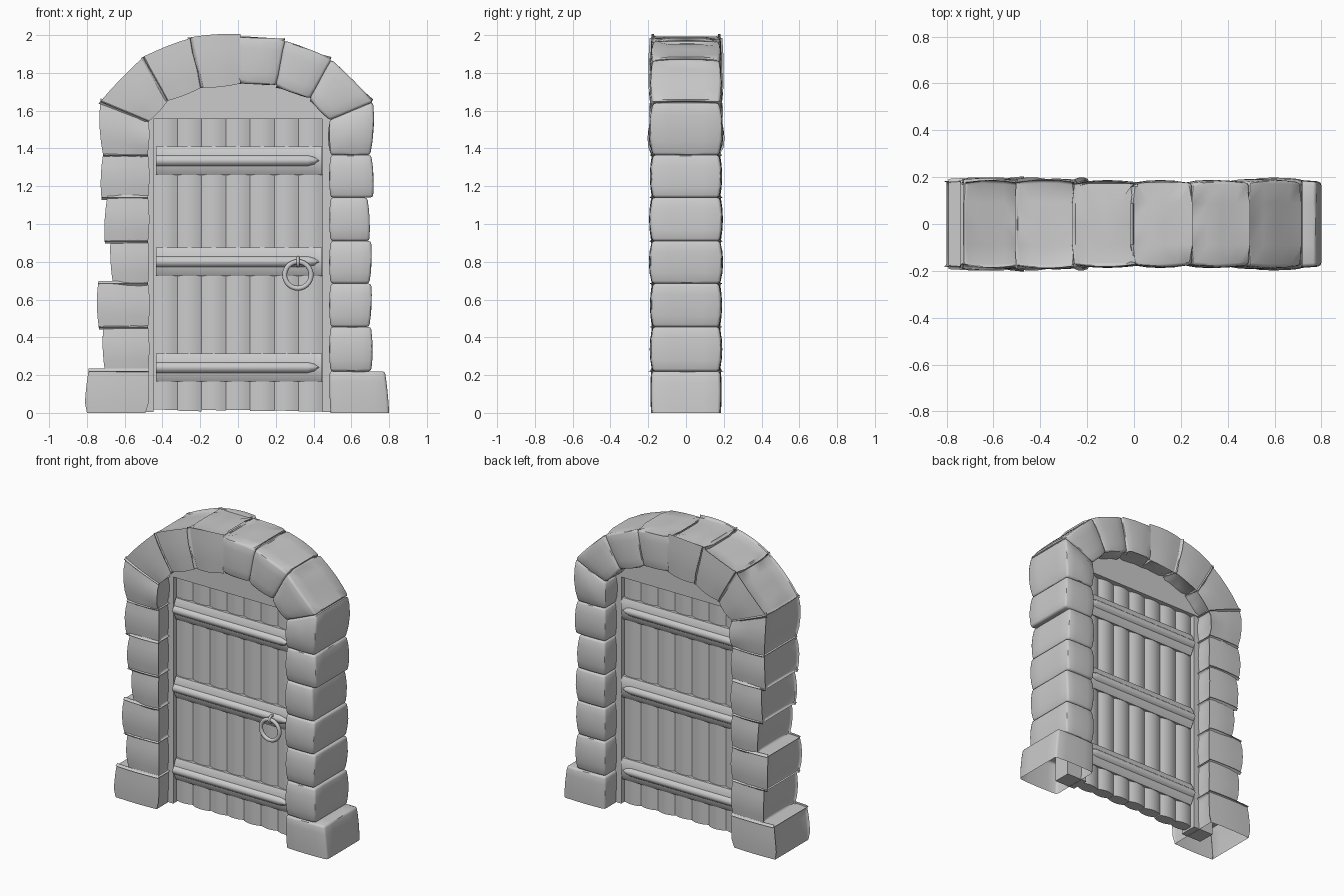
import bpy, bmesh, math, random
from mathutils import Vector

if "Cube" in bpy.data.objects:
    bpy.data.objects.remove(bpy.data.objects["Cube"])

random.seed(4)


def finish(name, bm, angle=35):
    bmesh.ops.recalc_face_normals(bm, faces=bm.faces[:])
    me = bpy.data.meshes.new(name)
    bm.to_mesh(me)
    bm.free()
    ob = bpy.data.objects.new(name, me)
    bpy.context.collection.objects.link(ob)
    bpy.ops.object.select_all(action='DESELECT')
    ob.select_set(True)
    bpy.context.view_layer.objects.active = ob
    bpy.ops.object.shade_smooth_by_angle(angle=math.radians(angle))
    return ob


def loft(name, rings, angle=35, caps=True):
    """Bridge rings of 3D points into one closed body."""
    bm = bmesh.new()
    loops = [[bm.verts.new(p) for p in r] for r in rings]
    for r0, r1 in zip(loops, loops[1:]):
        n = len(r0)
        for i in range(n):
            bm.faces.new((r0[i], r0[(i + 1) % n], r1[(i + 1) % n], r1[i]))
    if caps:
        bm.faces.new(loops[0])
        bm.faces.new(loops[-1])
    return finish(name, bm, angle)


def stone(name, a, b, c, d, bulge=0.06, depth=0.18, open_base=False):
    """Bulging block; a/b = inner/outer start, d/c = inner/outer end in xz."""
    a, b, c, d = (Vector((p[0], 0, p[1])) for p in (a, b, c, d))
    bm = bmesh.new()
    bmesh.ops.create_cube(bm, size=2)
    bmesh.ops.subdivide_edges(bm, edges=bm.edges[:], cuts=3, use_grid_fill=True)
    if open_base:
        low = [f for f in bm.faces if all(v.co.z < -0.99 for v in f.verts)]
        bmesh.ops.delete(bm, geom=low, context='FACES')
    for vert in bm.verts:
        u, w, v = vert.co
        s = 1 + bulge * (1 - v * v)
        t = (v + 1) / 2
        k = (u * s + 1) / 2
        p = a.lerp(d, t).lerp(b.lerp(c, t), k)
        p.y = w * depth * s * (1 - 0.03 * u * u)
        vert.co = p
    sharp = [e for e in bm.edges
             if len(e.link_faces) == 2 and e.calc_face_angle(0) > 0.8]
    bmesh.ops.bevel(bm, geom=sharp, offset=0.014, segments=2, profile=0.5,
                    affect='EDGES', clamp_overlap=True)
    return finish(name, bm, 45)


# Pillars: base, five blocks and a tall springer on each side
levels = [0.22, 0.455, 0.685, 0.91, 1.14, 1.365]
widths = {-1: [0.695, 0.725, 0.655, 0.685, 0.705], 1: [0.705, 0.70, 0.70, 0.69, 0.71]}
for side, label in ((-1, "left"), (1, "right")):
    stone(f"{label}_base_stone", (side * .49, 0), (side * .80, 0), (side * .778, .22),
          (side * .485, .22), 0.02, 0.185, True)
    for i, w in enumerate(widths[side]):
        z0, z1 = levels[i], levels[i + 1]
        j = random.uniform(-.008, .008)
        stone(f"{label}_pillar_stone_{i + 1}", (side * .49, z0), (side * (w + j), z0),
              (side * (w - j), z1), (side * .49, z1), 0.07, 0.178 + random.uniform(0, .006))
    stone(f"{label}_springer", (side * .49, 1.365), (side * .70, 1.365),
          (side * .715, 1.645), (side * .485, 1.55), 0.10, 0.18)

# Arch stones between radial joints (inner point, outer point)
joints = [((.485, 1.55), (.715, 1.645)), ((.38, 1.665), (.495, 1.87)),
          ((.20, 1.735), (.25, 1.97)), ((0, 1.755), (0, 1.993))]
for side, label in ((-1, "left"), (1, "right")):
    for i in range(3):
        (p, q), (r, s) = joints[i], joints[i + 1]
        m = lambda pt, dz=0: (side * pt[0], pt[1] + dz)
        stone(f"{label}_arch_stone_{i + 1}", m(p), m(q, random.uniform(-.006, .006)),
              m(s), m(r), 0.05, 0.178 + random.uniform(0, .008))

# Door planks with rounded faces and uneven lower ends
n, width = 7, 0.9 / 7
for i in range(n):
    x0 = -0.45 + i * width
    prof = []
    for sy in (-1, 1):
        row = [(x0 + width * k / 6, sy * (0.026 + 0.016 * (1 - (k / 3 - 1) ** 2)))
               for k in range(7)]
        prof += row if sy < 0 else row[::-1]
    za, zb = random.uniform(.004, .018), random.uniform(.004, .018)
    low = [(x, y, za + (zb - za) * (x - x0) / width) for x, y in prof]
    loft(f"door_plank_{i + 1}", [low, [(x, y, 1.57) for x, y in prof]])

# Door frame posts, set into the stones
for side, label in ((-1, "left"), (1, "right")):
    rect = [(.447, -.06), (.60, -.06), (.60, .06), (.447, .06)]
    loft(f"{label}_frame_post", [[(side * x, y, z) for x, y in rect] for z in (0.004, 1.56)])

# Infill panel under the arch
half = [(.52, 1.555), (.52, 1.62), (.42, 1.74), (.22, 1.81), (0, 1.83)]
outline = half + [(-x, z) for x, z in half[-2::-1]]
loft("arch_panel", [[(x, y, z) for x, z in outline] for y in (-.065, .065)])

# Chamfered cross boards and pointed hinge straps, showing on both faces
for i, zc in enumerate((0.24, 0.80, 1.335)):
    side_prof = [(.045, -.075), (.068, -.035), (.068, .04), (.05, .075)]
    prof = side_prof + [(-y, z) for y, z in side_prof[::-1]]
    loft(f"cross_board_{i + 1}", [[(x, y, zc + z) for y, z in prof] for x in (-.435, .445)])
    rings = []
    for x, sz, sy in ((-.435, 1, 1), (.37, 1, 1), (.405, .7, .96), (.43, .12, .8)):
        rings.append([(x, .088 * sy * math.cos(t), zc + .045 * sz * math.sin(t))
                      for t in (2 * math.pi * k / 20 for k in range(20))])
    loft(f"hinge_strap_{i + 1}", rings, 40)


# Handle ring on the front, hanging from a small staple
def torus(name, centre, major, minor, rot):
    bpy.ops.mesh.primitive_torus_add(major_radius=major, minor_radius=minor,
                                     major_segments=32, minor_segments=10,
                                     location=centre, rotation=rot)
    ob = bpy.context.object
    ob.name = name
    bpy.ops.object.shade_smooth()


torus("handle_ring", (.317, -.105, .73), .07, .013, (math.pi / 2, 0, 0))
torus("handle_staple", (.317, -.093, .80), .022, .008, (0, math.pi / 2, 0))
